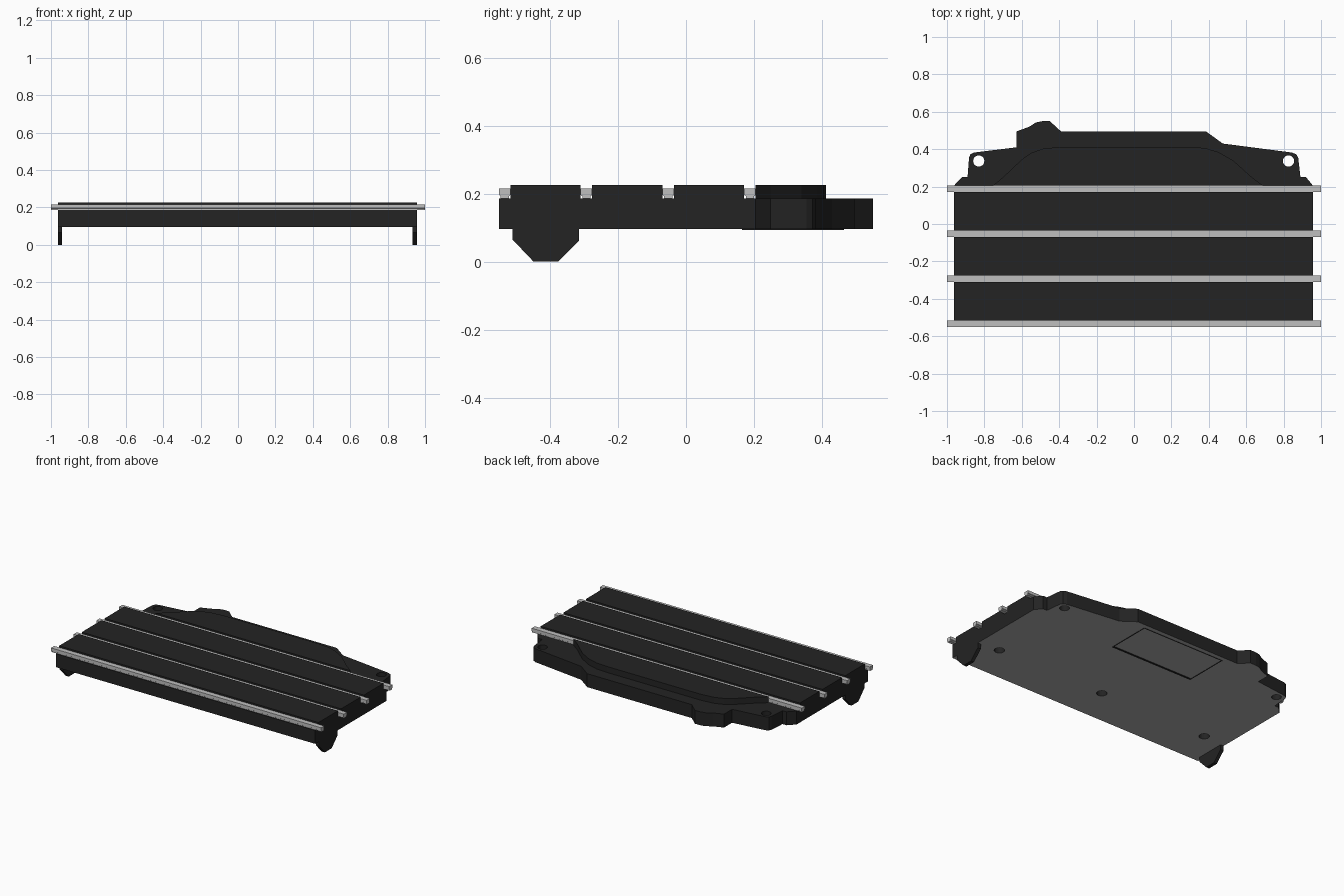
import bpy, bmesh, math
from mathutils import Matrix, Vector

cube = bpy.data.objects.get("Cube")
if cube:
    bpy.data.objects.remove(cube, do_unlink=True)


def material(name, rgb, rough=0.6):
    m = bpy.data.materials.new(name)
    m.use_nodes = True
    m.diffuse_color = (*rgb, 1)
    bsdf = next(n for n in m.node_tree.nodes if n.type == 'BSDF_PRINCIPLED')
    bsdf.inputs["Base Color"].default_value = (*rgb, 1)
    bsdf.inputs["Roughness"].default_value = rough
    return m


BLACK = material("black plastic", (0.017, 0.017, 0.017))
METAL = material("rail grey", (0.52, 0.52, 0.52))
UNDER = material("underside grey", (0.42, 0.42, 0.42))

# Maps a profile drawn in (y, z) to be extruded along x
ALONG_X = Matrix(((0, 0, 1, 0), (1, 0, 0, 0), (0, 1, 0, 0), (0, 0, 0, 1)))


def prism(name, outlines, lo, hi, mats, axis='Z'):
    """Extrude a filled outline (further outlines are holes) from lo to hi."""
    curve = bpy.data.curves.new(name, 'CURVE')
    curve.dimensions = '2D'
    curve.fill_mode = 'BOTH'
    curve.extrude = (hi - lo) / 2
    for pts in outlines:
        s = curve.splines.new('POLY')
        s.points.add(len(pts) - 1)
        for p, (a, b) in zip(s.points, pts):
            p.co = (a, b, 0, 1)
        s.use_cyclic_u = True
    tmp = bpy.data.objects.new(name + "_outline", curve)
    bpy.context.collection.objects.link(tmp)
    dg = bpy.context.evaluated_depsgraph_get()
    mesh = bpy.data.meshes.new_from_object(tmp.evaluated_get(dg))
    bpy.data.objects.remove(tmp, do_unlink=True)
    bpy.data.curves.remove(curve)

    mesh.name = name
    mesh.materials.clear()
    for m in mats:
        mesh.materials.append(m)
    bm = bmesh.new()
    bm.from_mesh(mesh)
    bmesh.ops.remove_doubles(bm, verts=bm.verts, dist=1e-5)
    bmesh.ops.translate(bm, verts=bm.verts, vec=Vector((0, 0, (lo + hi) / 2)))
    if axis == 'X':
        bmesh.ops.transform(bm, verts=bm.verts, matrix=ALONG_X)
    bmesh.ops.recalc_face_normals(bm, faces=bm.faces)
    bm.normal_update()
    for f in bm.faces:
        f.smooth = False
        # Second material goes on downward faces
        f.material_index = 1 if len(mats) > 1 and f.normal.z < -0.9 else 0
    bm.to_mesh(mesh)
    bm.free()
    ob = bpy.data.objects.new(name, mesh)
    bpy.context.collection.objects.link(ob)
    return ob


def circle(x, y, r, n=20):
    return [(x + r * math.cos(2 * math.pi * i / n),
             y + r * math.sin(2 * math.pi * i / n)) for i in range(n)]


def rect(x0, x1, y0, y1):
    return [(x0, y0), (x1, y0), (x1, y1), (x0, y1)]


X0, X1 = -0.963, 0.957           # sides of the body
Z0, ZM, Z1, Z2 = 0.096, 0.15, 0.186, 0.226   # bottom, split, tray top, deck top

# Tray: shaped rear edge, two mounting holes through, three blind holes below
tray = [(X0, -0.55), (X1, -0.55), (X1, 0.205), (0.92, 0.25), (0.89, 0.25),
        (0.878, 0.355), (0.868, 0.372), (0.845, 0.382), (0.475, 0.43),
        (0.385, 0.495), (-0.39, 0.495), (-0.45, 0.55), (-0.49, 0.55),
        (-0.525, 0.543), (-0.56, 0.52), (-0.628, 0.495), (-0.628, 0.41),
        (-0.855, 0.382), (-0.875, 0.372), (-0.882, 0.355), (-0.89, 0.25),
        (-0.92, 0.25), (X0, 0.205)]
through = [circle(x, 0.337, 0.03) for x in (-0.83, 0.826)]
blind = [circle(x, -0.3, 0.032) for x in (-0.8, 0, 0.8)]
prism("lower_tray", [tray] + through + blind, Z0, ZM, [BLACK, UNDER])
prism("upper_tray", [tray] + through, ZM, Z1, [BLACK])

# Rails and the deck planks between them
rail_y = [-0.533, -0.293, -0.052, 0.188]
H = 0.0168
for i, y in enumerate(rail_y):
    section = [(y - 0.012, Z1), (y + 0.012, Z1), (y + 0.012, 0.193),
               (y + H, 0.196), (y + H, 0.215), (y - H, 0.215),
               (y - H, 0.196), (y - 0.012, 0.193)]
    prism(f"rail_{i + 1}", [section], -1, 1, [METAL], 'X')
for i, (a, b) in enumerate(zip(rail_y, rail_y[1:])):
    prism(f"deck_plank_{i + 1}", [rect(X0, X1, a + H, b - H)], Z1, Z2, [BLACK])

# Raised rear deck with rounded shoulders
rear = [(-0.755, 0.205), (-0.70, 0.25), (-0.60, 0.345), (-0.55, 0.38),
        (-0.49, 0.402), (-0.40, 0.412), (0.30, 0.412), (0.38, 0.406),
        (0.45, 0.385), (0.53, 0.34), (0.63, 0.25), (0.69, 0.205)]
prism("rear_deck", [rear], Z1, Z2, [BLACK])

# Side feet
foot = [(-0.51, Z0), (-0.51, 0.065), (-0.448, 0), (-0.376, 0),
        (-0.314, 0.063), (-0.314, Z0)]
prism("right_foot", [foot], X0, X0 + 0.023, [BLACK], 'X')
prism("left_foot", [foot], X1 - 0.023, X1, [BLACK], 'X')

# Thin outline of the hatch on the underside
hx0, hx1, hy0, hy1 = -0.30, 0.31, 0.165, 0.465
for name, r in (("front", rect(hx0, hx1, hy0, hy0 + 0.014)),
                ("back", rect(hx0, hx1, hy1 - 0.004, hy1)),
                ("right", rect(hx0, hx0 + 0.005, hy0, hy1)),
                ("left", rect(hx1 - 0.005, hx1, hy0, hy1))):
    prism(f"hatch_gap_{name}", [r], Z0 - 0.002, Z0 + 0.002, [BLACK])
